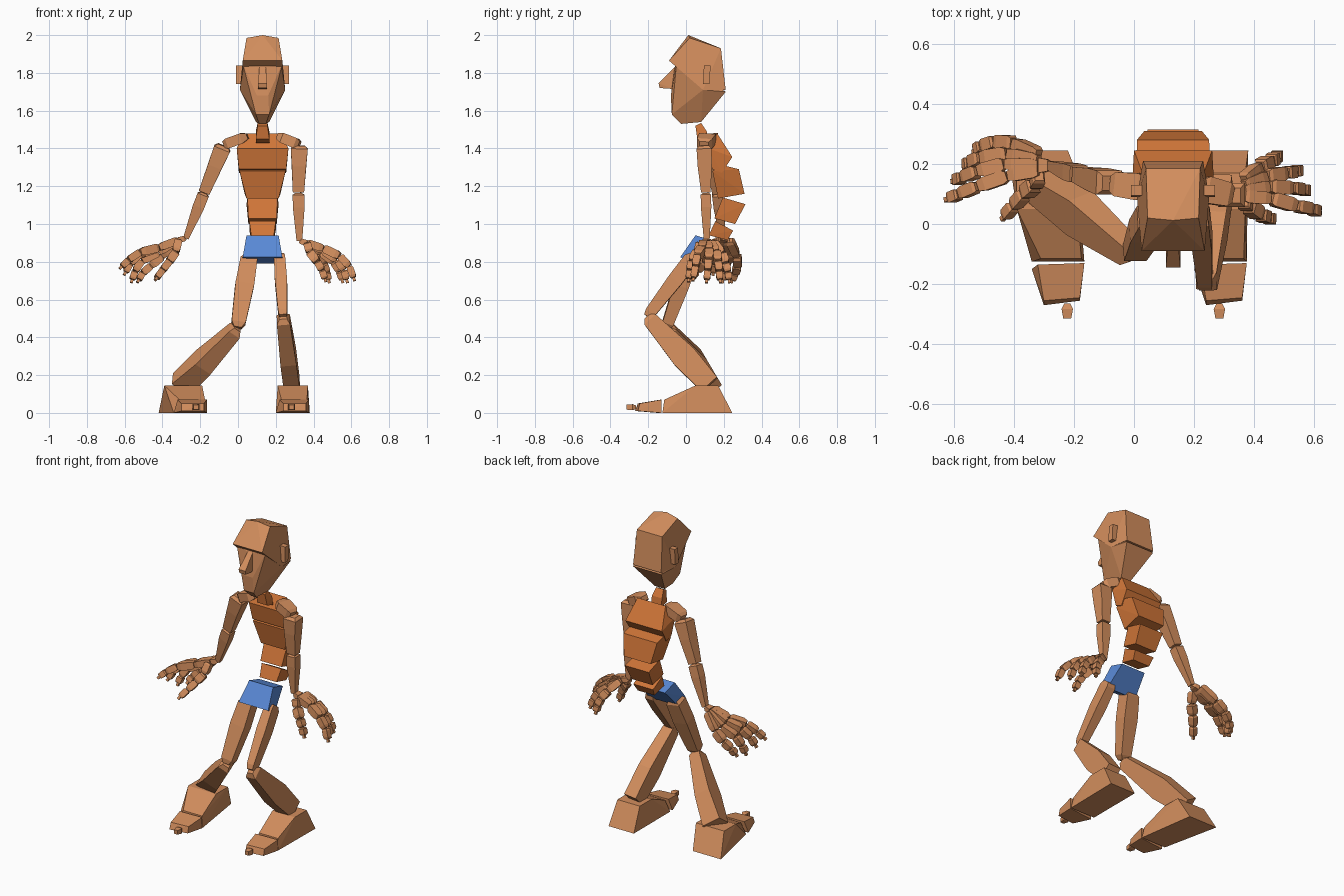
import bpy, bmesh
from mathutils import Vector


def material(name, rgb):
    m = bpy.data.materials.new(name)
    m.diffuse_color = (*rgb, 1)
    return m


TAN = material("tan", (0.65, 0.27, 0.11))
ORANGE = material("orange", (0.63, 0.18, 0.04))
BLUE = material("blue", (0.10, 0.25, 0.67))
CX = 0.13  # centre line of the body


def hull(name, groups, mat=TAN):
    """One object made of a convex block per point group."""
    me = bpy.data.meshes.new(name)
    total = bmesh.new()
    for pts in groups:
        bm = bmesh.new()
        for p in pts:
            bm.verts.new(p)
        r = bmesh.ops.convex_hull(bm, input=bm.verts)
        loose = {v for v in r["geom_interior"] + r["geom_unused"] if isinstance(v, bmesh.types.BMVert)}
        bmesh.ops.delete(bm, geom=list(loose), context='VERTS')
        bmesh.ops.dissolve_limit(bm, angle_limit=0.03, verts=bm.verts, edges=bm.edges)
        bmesh.ops.recalc_face_normals(bm, faces=bm.faces)
        tmp = bpy.data.meshes.new("tmp")
        bm.to_mesh(tmp)
        bm.free()
        total.from_mesh(tmp)
        bpy.data.meshes.remove(tmp)
    total.to_mesh(me)
    total.free()
    ob = bpy.data.objects.new(name, me)
    bpy.context.collection.objects.link(ob)
    me.materials.append(mat)
    return ob


def bone(a, b, secs, hint=(0, 1, 0)):
    """Points of a tapered box from a to b; secs = (t, width, depth along hint)."""
    a, b = Vector(a), Vector(b)
    d = (b - a).normalized()
    side = d.cross(Vector(hint)).normalized()
    dep = side.cross(d)
    return [a + (b - a) * t + side * sx * w / 2 + dep * sy * h / 2
            for t, w, h in secs for sx in (-1, 1) for sy in (-1, 1)]


def sym(pts):
    """Mirror (half width, y, z) points about the body centre line."""
    return [(CX + s * w, y, z) for w, y, z in pts for s in (-1, 1)]


# Head: skull with overhanging brow, and a face tapering to the chin
skull = sym([(0, .012, 2), (.085, .02, 1.985), (.09, .185, 1.93), (.105, -.09, 1.865),
             (.106, -.06, 1.845), (.1, .21, 1.71), (.12, .09, 1.71)])
face = sym([(.105, -.05, 1.85), (.12, .09, 1.71), (.1, .21, 1.70), (.03, -.08, 1.68),
            (.035, -.075, 1.58), (.018, -.025, 1.53), (.035, .08, 1.54), (.03, -.06, 1.83)])
hull("head", [skull, face])
hull("nose", [sym([(.016, -.05, 1.84), (.024, -.145, 1.745), (.024, -.07, 1.715), (.022, -.14, 1.72)])])
hull("ears", [[(CX + s * x, y, z) for x in (.1, .14) for y, z in
               ((.09, 1.74), (.125, 1.74), (.095, 1.84), (.13, 1.84))] for s in (-1, 1)])

# Neck and four stacked spine blocks
hull("neck", [sym([(.036, .06, 1.45), (.036, .12, 1.43), (.036, .11, 1.49), (.026, .05, 1.52), (.026, .08, 1.535)])], ORANGE)
hull("upper_chest", [sym([(.137, .12, 1.40), (.10, .165, 1.48), (.13, .245, 1.355),
                          (.125, .19, 1.27), (.125, .14, 1.29)])], ORANGE)
hull("ribcage", [sym([(.122, .14, 1.28), (.122, .20, 1.31), (.12, .28, 1.29), (.095, .31, 1.16), (.085, .17, 1.135)])], ORANGE)
hull("waist", [sym([(.08, .195, 1.14), (.085, .315, 1.105), (.075, .26, 1.0), (.075, .15, 1.03)])], ORANGE)
hull("lower_spine", [sym([(.07, .155, 1.015), (.07, .25, .965), (.06, .22, .915), (.06, .12, .94)])], ORANGE)
hull("pelvis", [sym([(.085, .05, .94), (.105, -.03, .825), (.105, .04, .79), (.085, .15, .91)])], BLUE)

# Arms: collarbone, upper arm, forearm and wrist
ARMS = {
    "left": [(.05, .12, 1.465), (-.075, .135, 1.42), (-.18, .165, 1.165), (-.275, .195, .925)],
    "right": [(.21, .12, 1.465), (.325, .095, 1.42), (.32, .105, 1.165), (.325, .11, .91)],
}
for side, (neck, shoulder, elbow, wrist) in ARMS.items():
    hull(side + "_collarbone", [bone(neck, shoulder, [(0, .03, .05), (.25, .055, .09), (.85, .055, .08), (1, .035, .05)])])
    hull(side + "_upper_arm", [bone(shoulder, elbow, [(.02, .06, .05), (.08, .09, .08), (.45, .075, .075), (.99, .06, .05)])])
    hull(side + "_forearm", [bone(elbow, wrist, [(0, .03, .03), (.04, .062, .055), (.3, .062, .055), (1, .03, .03)])])

# Hands: thumb then four fingers; knuckle, two joints and tip
HANDS = {
    "left": [
        [(-.33, .13, .85), (-.365, .10, .80), (-.40, .06, .755), (-.43, .025, .715)],
        [(-.42, .16, .875), (-.52, .125, .85), (-.58, .10, .81), (-.615, .085, .775)],
        [(-.43, .20, .87), (-.52, .175, .84), (-.57, .155, .79), (-.595, .145, .745)],
        [(-.42, .235, .85), (-.51, .22, .805), (-.545, .205, .75), (-.56, .195, .705)],
        [(-.40, .27, .83), (-.46, .275, .78), (-.505, .26, .74), (-.525, .245, .705)],
    ],
    "right": [
        [(.38, .06, .85), (.42, .03, .80), (.445, .02, .755), (.46, .015, .71)],
        [(.455, .085, .87), (.54, .06, .83), (.59, .05, .775), (.612, .04, .715)],
        [(.45, .125, .86), (.525, .12, .81), (.56, .115, .755), (.575, .11, .705)],
        [(.44, .16, .85), (.505, .17, .80), (.535, .175, .75), (.55, .18, .705)],
        [(.42, .19, .84), (.455, .21, .79), (.472, .222, .745), (.48, .228, .705)],
    ],
}
DIGITS = ["thumb", "index_finger", "middle_finger", "ring_finger", "little_finger"]
for side, fingers in HANDS.items():
    wrist = Vector(ARMS[side][3])
    out = -1 if side == "left" else 1
    hull(side + "_wrist", [bone(wrist, wrist + Vector((.04 * out, 0, -.01)),
                                [(0, .02, .02), (.3, .03, .04), (1, .03, .05)])])
    for i, (name, pts) in enumerate(zip(DIGITS, fingers)):
        base = wrist + Vector((.04 * out, .018 * (i - 2), -.01))
        chain = [base] + [Vector(p) for p in pts]
        parts = [bone(a, b, [(.02, w * .7, w * .7), (.15, w, w), (.75, w, w), (.97, w * .75, w * .75)])
                 for a, b, w in zip(chain, chain[1:], (.042, .046, .04, .036))]
        end = chain[-1]
        ext = (end - chain[-2]).normalized() * .018
        parts.append(bone(end, end + ext, [(0, .014, .014), (1, .016, .016)]))
        hull(side + "_" + name, parts)

# Legs: thigh and heavy calf
LEGS = {
    "left": [(.06, .03, .83), (-.002, -.105, .45), (-.30, .13, .15)],
    "right": [(.22, .04, .83), (.238, -.205, .51), (.285, .125, .15)],
}
CALF = {"left": (.10, .14, (.12, .10)), "right": (.085, .135, (.085, .11))}
for side, (hip, knee, ankle) in LEGS.items():
    w = .1 if side == "left" else .065
    hull(side + "_thigh", [bone(hip, knee, [(0, .05, .05), (.06, w * .9, .08), (.4, w, .08), (.93, w * .75, .06), (1, .04, .04)])])
    cw, cd, end = CALF[side]
    hull(side + "_shin", [bone(knee, ankle, [(0, .04, .04), (.05, .07, .08), (.6, cw, cd), (1, *end)], (0, 1, .6))])

# Feet: heel wedge, toe block and small toe tip, given as x ranges
FEET = {
    "left": [(-.42, -.22), (-.39, -.19), (-.34, -.165), -.222],
    "right": [(.20, .38), (.21, .37), (.20, .375), .284],
}
for side, (heel, top, ball, tip) in FEET.items():
    x0, x1 = ball
    sole = [(x, y, 0) for r, y in ((heel, .245), (ball, -.125)) for x in r]
    upper = [(x, y, .145) for x in top for y in (.05, .17)]
    instep = [(x, -.115, .07) for x in (x0 + .03, x1 - .01)]
    hull(side + "_foot", [sole + upper + instep])
    toe = [(x, y, z) for x, y, z in (
        (x0, -.15, 0), (x1, -.13, 0), (x0 + .04, -.27, .01), (x1 - .015, -.255, .01),
        (x0 + .02, -.135, .07), (x1, -.13, .07), (x0 + .04, -.255, .05), (x1 - .015, -.245, .05))]
    hull(side + "_toes", [toe])
    hull(side + "_toe_tip", [bone((tip, -.265, .03), (tip, -.315, .03),
                                  [(0, .02, .02), (.35, .038, .032), (1, .026, .026)], (0, 0, 1))])
